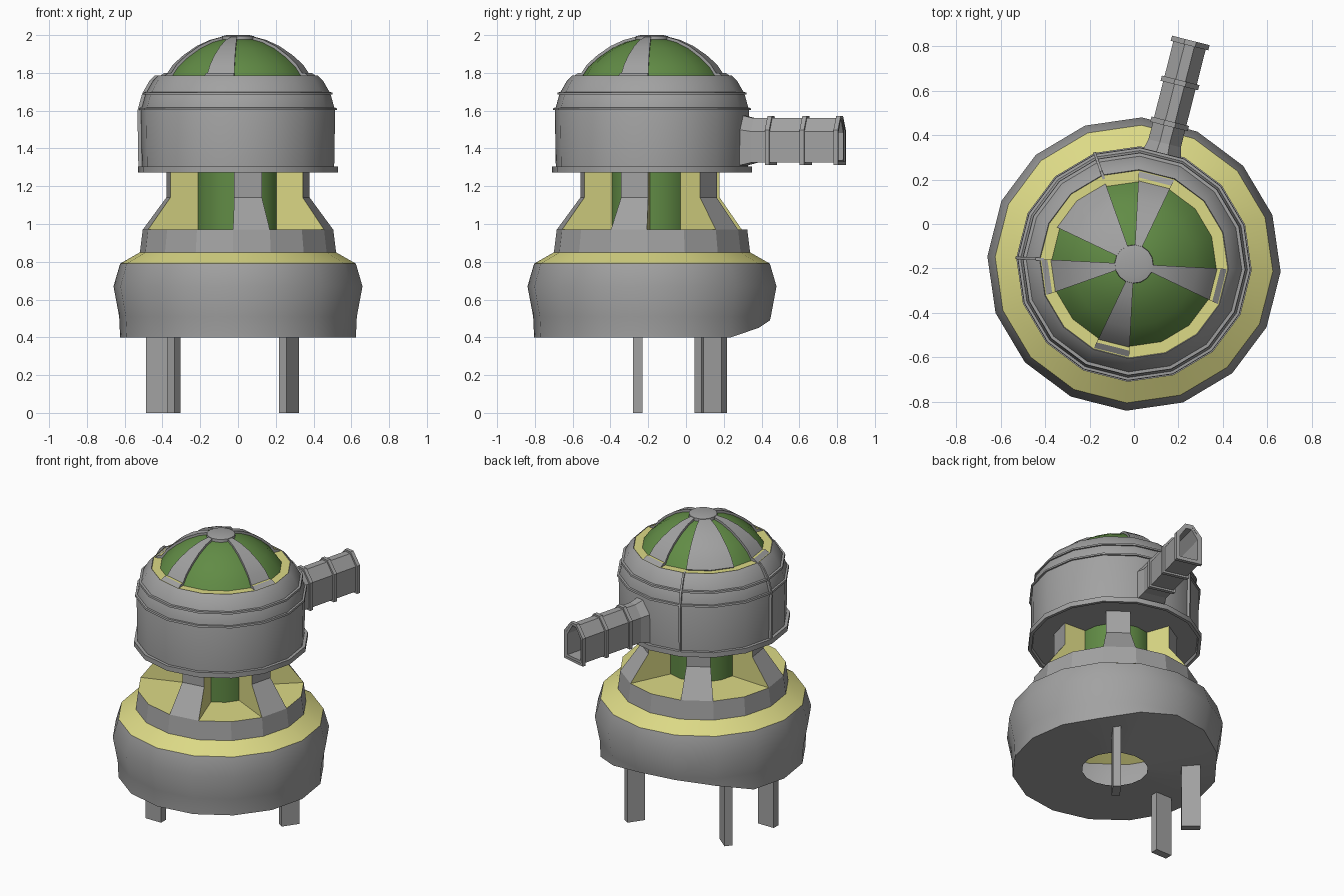
import bpy, bmesh, math
from mathutils import Vector, Matrix

if "Cube" in bpy.data.objects:
    bpy.data.objects.remove(bpy.data.objects["Cube"])

SEGS = 16
STEP = math.tau / SEGS
START = math.radians(-3)
CENTRE = Vector((0, -0.18, 0))
GREY, YELLOW, GREEN = 0, 1, 2


def material(name, colour):
    m = bpy.data.materials.new(name)
    m.use_nodes = True
    m.diffuse_color = (*colour, 1)
    bsdf = next(n for n in m.node_tree.nodes if n.type == "BSDF_PRINCIPLED")
    bsdf.inputs["Base Color"].default_value = (*colour, 1)
    return m


MATERIALS = [
    material("metal grey", (0.36, 0.36, 0.36)),
    material("pale yellow", (0.72, 0.70, 0.24)),
    material("leaf green", (0.12, 0.26, 0.06)),
]


def finish(name, bm, smooth=None):
    bmesh.ops.remove_doubles(bm, verts=bm.verts, dist=0.0005)
    bmesh.ops.recalc_face_normals(bm, faces=bm.faces)
    mesh = bpy.data.meshes.new(name)
    bm.to_mesh(mesh)
    bm.free()
    for m in MATERIALS:
        mesh.materials.append(m)
    ob = bpy.data.objects.new(name, mesh)
    bpy.context.collection.objects.link(ob)
    if smooth:
        bpy.ops.object.select_all(action="DESELECT")
        ob.select_set(True)
        bpy.context.view_layer.objects.active = ob
        bpy.ops.object.shade_smooth_by_angle(angle=math.radians(smooth))
    return ob


def lathe(name, profile, bands, first=0, count=SEGS, closed=False, cap=GREY, smooth=None):
    """Turn a (radius, height) profile through some of the sixteen segments."""
    bm = bmesh.new()
    full = count == SEGS
    columns = []
    for k in range(count if full else count + 1):
        a = START + (first + k) * STEP
        ray = Vector((math.cos(a), math.sin(a), 0))
        columns.append([bm.verts.new(CENTRE + ray * r + Vector((0, 0, z))) for r, z in profile])
    n = len(profile)
    for k in range(count):
        a, b = columns[k], columns[(k + 1) % len(columns)]
        for i in range(n if closed else n - 1):
            j = (i + 1) % n
            f = bm.faces.new((a[i], b[i], b[j], a[j]))
            f.material_index = bands[i] if isinstance(bands, list) else bands
    if closed and not full:
        for column in (columns[0], columns[-1]):
            bm.faces.new(column).material_index = cap
    return finish(name, bm, smooth)


# Bulging hollow base with a hole below, its rear rim raised
base = lathe("base", [(0.2, 0.4), (0.625, 0.4), (0.63, 0.51), (0.66, 0.67), (0.625, 0.79), (0.52, 0.85)],
             [GREY, GREY, GREY, GREY, YELLOW], smooth=40)
RIM_LIFT = {3: 0.05, 4: 0.09, 5: 0.09, 6: 0.06}
for v in base.data.vertices:
    d = v.co - CENTRE
    if v.co.z < 0.41 and d.xy.length > 0.5:
        k = round((math.atan2(d.y, d.x) - START) / STEP) % SEGS
        v.co.z += RIM_LIFT.get(k, 0)

# Faceted collar with a yellow deck, and the green core
lathe("collar", [(0.52, 0.85), (0.505, 0.97), (0.2, 0.97)], [GREY, YELLOW])
lathe("core", [(0.225, 0.96), (0.225, 1.29)], GREEN, smooth=30)

# Buttresses with yellow sides
for k in (2, 5, 8, 12, 15):
    lathe("buttress", [(0.2, 0.96), (0.505, 0.97), (0.38, 1.14), (0.38, 1.29), (0.2, 1.29)],
          GREY, k, 1, closed=True, cap=YELLOW)

# Turret shell
SHELL = [(0.51, 1.305), (0.515, 1.6), (0.49, 1.69), (0.45, 1.76), (0.425, 1.785)]
lathe("turret", [(0.2, 1.29), (0.505, 1.29), (0.51, 1.272), (0.53, 1.272), (0.53, 1.305)] + SHELL
      + [(0.42, 1.775)], GREY, smooth=30)
for r, z in ((0.515, 1.61), (0.492, 1.692)):
    lathe("turret_band", [(r - 0.02, z - 0.007), (r + 0.01, z - 0.007), (r + 0.008, z + 0.005),
                          (r - 0.02, z + 0.007)], GREY, closed=True, smooth=30)

# Thin upright seams on the turret
for k in (5, 8):
    a = START + k * STEP
    ray, side = Vector((math.cos(a), math.sin(a), 0)), Vector((-math.sin(a), math.cos(a), 0))
    outline = [(r - 0.02, z) for r, z in SHELL] + [(r + 0.018, z) for r, z in reversed(SHELL)]
    bm = bmesh.new()
    face = bm.faces.new([bm.verts.new(CENTRE + ray * r - side * 0.006 + Vector((0, 0, z))) for r, z in outline])
    out = bmesh.ops.extrude_face_region(bm, geom=[face])
    bmesh.ops.translate(bm, verts=[v for v in out["geom"] if isinstance(v, bmesh.types.BMVert)], vec=side * 0.012)
    finish("turret_seam", bm)

# Dome glass, trim ring, ribs and crown
DOME = [(0.375, 1.775), (0.335, 1.833), (0.28, 1.882), (0.21, 1.93), (0.14, 1.962), (0.07, 1.98)]
lathe("dome", DOME + [(0, 1.985)], GREEN, smooth=30)
lathe("dome_trim", [(0.36, 1.772), (0.36, 1.782), (0.422, 1.782), (0.422, 1.772)], YELLOW, closed=True)
for k, count in ((3, 1), (5, 2), (8, 1), (11, 1), (15, 1)):
    raised = [(r + 0.008, z + 0.013) for r, z in DOME]
    lathe("dome_rib", DOME + raised[::-1], GREY, k, count, closed=True, smooth=30)
    if count == 1:
        lathe("rib_foot", [(0.34, 1.77), (0.34, 1.8), (0.39, 1.8), (0.428, 1.775)],
              [GREY, YELLOW, GREY, GREY], k, 1, closed=True)
lathe("crown", [(0.088, 1.97), (0.086, 1.994), (0.06, 2.0), (0, 2.0)], GREY, smooth=25)

# Hollow house-shaped barrel pointing to the rear
BARREL_ANGLE = START + 3.5 * STEP
BARREL_FRAME = Matrix.Translation(CENTRE) @ Matrix.Rotation(BARREL_ANGLE, 4, "Z")


def house(bm, distance, grow):
    w = 0.075 + grow
    points = [(-w, 1.325 - grow), (w, 1.325 - grow), (w, 1.49 + grow * 0.6),
              (w * 0.3, 1.56 + grow), (-w * 0.3, 1.56 + grow), (-w, 1.49 + grow * 0.6)]
    return [bm.verts.new(BARREL_FRAME @ Vector((distance, y, z))) for y, z in points]


def tube(name, stations):
    bm = bmesh.new()
    loops = [house(bm, d, g) for d, g in stations]
    for a, b in zip(loops, loops[1:]):
        for i in range(len(a)):
            j = (i + 1) % len(a)
            bm.faces.new((a[i], a[j], b[j], b[i]))
    finish(name, bm)


tube("barrel", [(0.44, 0.03), (0.5, 0.015), (0.56, 0), (1.03, 0), (1.03, -0.015), (0.5, -0.015)])
for d in (0.65, 0.84, 1.025):
    tube("barrel_band", [(d - 0.012, -0.005), (d - 0.012, 0.012), (d + 0.012, 0.012), (d + 0.012, -0.005)])

# Three plate legs
for x, y, angle in ((0.27, 0.155, 55), (-0.365, 0.1, 141), (-0.43, -0.255, 180)):
    bm = bmesh.new()
    bmesh.ops.create_cube(bm, size=1, matrix=Matrix.Translation((x, y, 0.22))
                          @ Matrix.Rotation(math.radians(angle), 4, "Z")
                          @ Matrix.Diagonal((0.115, 0.05, 0.44, 1)))
    finish("leg", bm)
